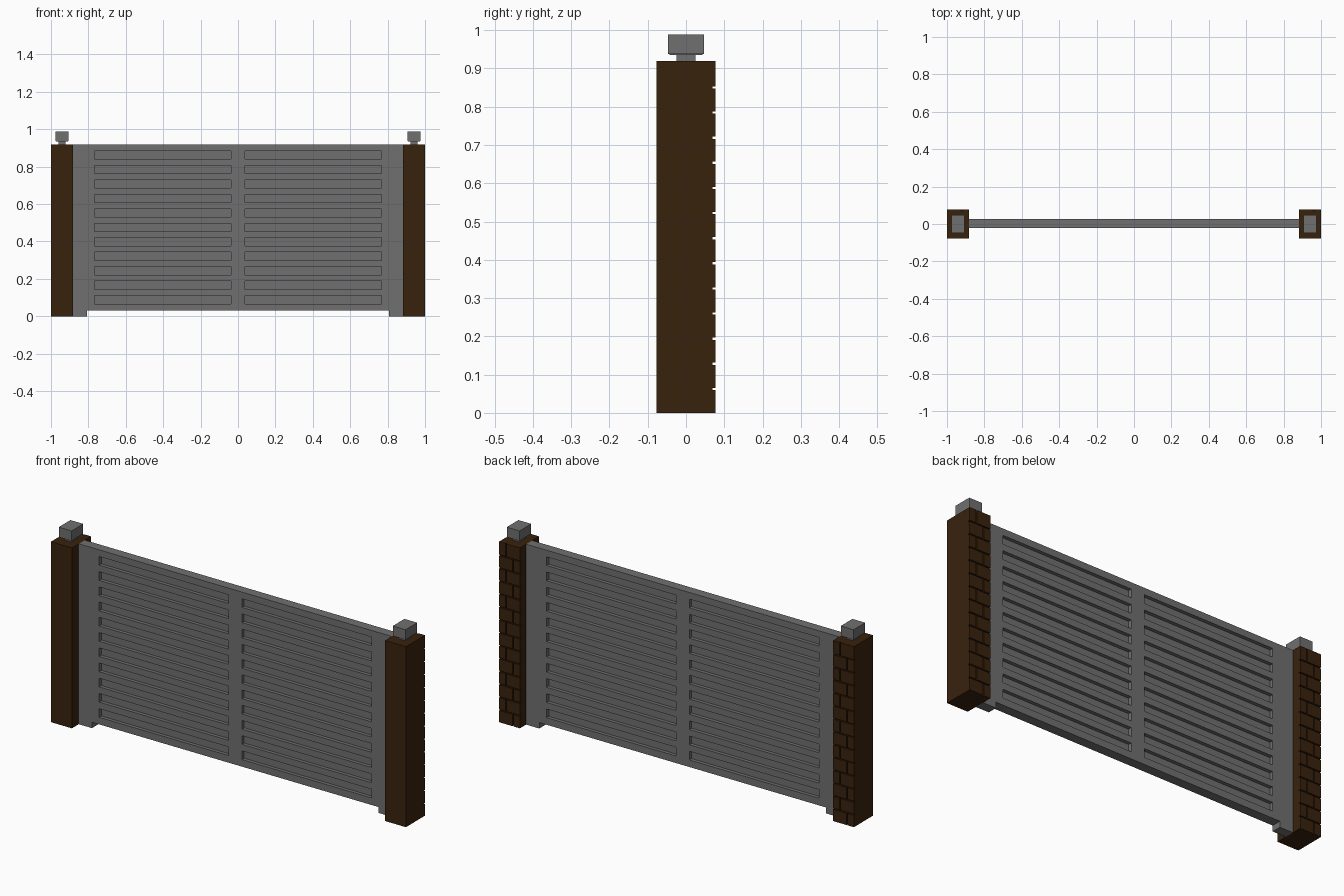
import bpy, bmesh
from mathutils import Matrix, Vector

cube = bpy.data.objects.get("Cube")
if cube:
    bpy.data.objects.remove(cube, do_unlink=True)


def material(name, color):
    m = bpy.data.materials.new(name)
    m.use_nodes = True
    m.diffuse_color = (*color, 1)
    bsdf = next(n for n in m.node_tree.nodes if n.type == 'BSDF_PRINCIPLED')
    bsdf.inputs["Base Color"].default_value = (*color, 1)
    return m


grey = material("metal grey", (0.16, 0.16, 0.16))
brown = material("dark brown brick", (0.04, 0.016, 0.004))


def add_box(bm, lo, hi):
    lo, hi = Vector(lo), Vector(hi)
    size = Matrix.Diagonal((*(hi - lo), 1))
    bmesh.ops.create_cube(bm, size=1, matrix=Matrix.Translation((lo + hi) / 2) @ size)


def finish(bm, name, mat):
    bmesh.ops.recalc_face_normals(bm, faces=bm.faces)
    mesh = bpy.data.meshes.new(name)
    bm.to_mesh(mesh)
    bm.free()
    mesh.materials.append(mat)
    ob = bpy.data.objects.new(name, mesh)
    bpy.context.collection.objects.link(ob)
    return ob


# Gate panel: one outline with two small feet, extruded to thickness
FRONT, BACK, TOP = -0.022, 0.027, 0.919
INNER, FOOT, CLEAR = 0.882, 0.808, 0.03
half = [(FOOT, CLEAR), (FOOT, 0), (INNER, 0), (INNER, TOP)]
outline = half + [(-x, z) for x, z in reversed(half)]
bm = bmesh.new()
face = bm.faces.new([bm.verts.new((x, FRONT, z)) for x, z in outline])
ext = bmesh.ops.extrude_face_region(bm, geom=[face])
moved = [v for v in ext["geom"] if isinstance(v, bmesh.types.BMVert)]
bmesh.ops.translate(bm, verts=moved, vec=(0, BACK - FRONT, 0))
panel = finish(bm, "gate_panel", grey)

# Horizontal recesses, eleven per leaf, cut into both faces
DEPTH = 0.018
bm = bmesh.new()
for row in range(11):
    z = 0.066 + row * 0.0775
    for x in (-0.767, 0.038):
        for y0, y1 in ((FRONT - 0.05, FRONT + DEPTH), (BACK - DEPTH, BACK + 0.05)):
            add_box(bm, (x, y0, z), (x + 0.729, y1, z + 0.044))
cutter = finish(bm, "recess_cutter", grey)
cutter.hide_render = True
mod = panel.modifiers.new("recesses", 'BOOLEAN')
mod.operation = 'DIFFERENCE'
mod.solver = 'EXACT'
mod.object = cutter
depsgraph = bpy.context.evaluated_depsgraph_get()
cut_mesh = bpy.data.meshes.new_from_object(panel.evaluated_get(depsgraph))
panel.modifiers.clear()
panel.data = cut_mesh
bpy.data.objects.remove(cutter, do_unlink=True)

# Posts with a raised brick face at the back, and a metal cap on a short neck
ROWS, CENTRE, HALF_X, HALF_Y = 14, 0.941, 0.059, 0.077
RELIEF, GAP = 0.008, 0.006
for side, sign in (("left", 1), ("right", -1)):
    cx = sign * CENTRE
    bm = bmesh.new()
    add_box(bm, (cx - HALF_X, -HALF_Y, 0), (cx + HALF_X, HALF_Y - RELIEF, TOP))
    finish(bm, side + "_post", brown)

    bm = bmesh.new()
    height = TOP / ROWS
    for row in range(ROWS):
        joint = cx + (0.02 if row % 2 else -0.02)
        z0 = row * height
        z1 = TOP if row == ROWS - 1 else z0 + height - GAP
        for x0, x1 in ((cx - HALF_X, joint - GAP / 2), (joint + GAP / 2, cx + HALF_X)):
            add_box(bm, (x0, HALF_Y - RELIEF - 0.002, z0), (x1, HALF_Y, z1))
    finish(bm, side + "_post_bricks", brown)

    bm = bmesh.new()
    for hx, hy, z0, z1 in ((0.019, 0.025, TOP, 0.936),
                           (0.032, 0.043, 0.935, 0.939),
                           (0.036, 0.047, 0.938, 0.988)):
        add_box(bm, (cx - hx, -hy, z0), (cx + hx, hy, z1))
    finish(bm, side + "_post_cap", grey)
